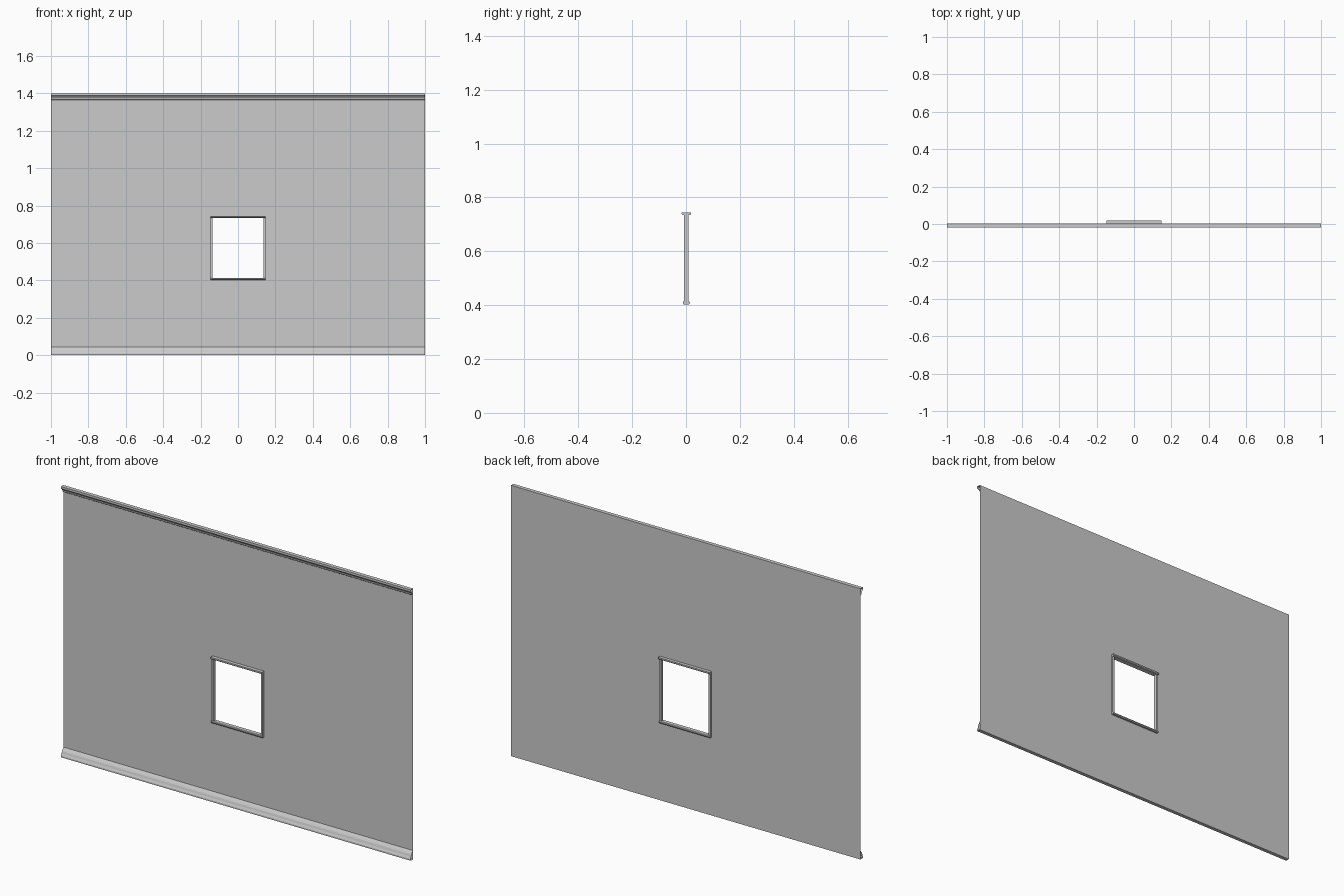
import bpy
import bmesh

cube = bpy.data.objects.get("Cube")
if cube:
    bpy.data.objects.remove(cube, do_unlink=True)

grey = bpy.data.materials.new("plain_grey")
grey.use_nodes = True
grey.diffuse_color = (0.6, 0.6, 0.6, 1)
grey.node_tree.nodes["Principled BSDF"].inputs["Base Color"].default_value = (0.6, 0.6, 0.6, 1)

HALF = 1.0      # half the wall length
TOP = 1.4       # wall height
WALL_Y = 0.002  # plane of the wall sheet
WIN_X = 0.147   # half the frame width
WIN_LOW, WIN_HIGH = 0.403, 0.745
BAR = 0.011     # frame bar thickness


def finish(name, bm):
    mesh = bpy.data.meshes.new(name)
    bm.to_mesh(mesh)
    bm.free()
    mesh.materials.append(grey)
    obj = bpy.data.objects.new(name, mesh)
    bpy.context.collection.objects.link(obj)
    return obj


def extrude_profile(name, points, half, closed=False):
    """Sweep a (y, z) profile along x; closed profiles get end caps."""
    bm = bmesh.new()
    a = [bm.verts.new((-half, y, z)) for y, z in points]
    b = [bm.verts.new((half, y, z)) for y, z in points]
    n = len(points)
    for i in range(n if closed else n - 1):
        j = (i + 1) % n
        bm.faces.new((a[i], b[i], b[j], a[j]))
    if closed:
        bm.faces.new(a)
        bm.faces.new(b)
        bmesh.ops.recalc_face_normals(bm, faces=bm.faces)
    return finish(name, bm)


# Wall sheet with a window opening: a 3 x 3 grid without its middle cell
bm = bmesh.new()
hole = WIN_X - BAR / 2
xs = (-HALF, -hole, hole, HALF)
zs = (0, WIN_LOW + BAR / 2, WIN_HIGH - BAR / 2, TOP)
grid = [[bm.verts.new((x, WALL_Y, z)) for x in xs] for z in zs]
for r in range(3):
    for c in range(3):
        if (r, c) != (1, 1):
            bm.faces.new((grid[r][c], grid[r][c + 1], grid[r + 1][c + 1], grid[r + 1][c]))
bmesh.ops.dissolve_limit(bm, angle_limit=0.01, verts=bm.verts, edges=bm.edges)
finish("wall", bm)

# Open moulding strips on the front of the wall
extrude_profile("skirting_board", [
    (WALL_Y, 0), (-0.018, 0), (-0.018, 0.008), (-0.013, 0.018),
    (-0.010, 0.028), (-0.005, 0.036), (WALL_Y, 0.045)], HALF)
extrude_profile("crown_moulding", [
    (WALL_Y, 1.364), (-0.004, 1.368), (-0.006, 1.376), (-0.012, 1.384),
    (-0.018, 1.389), (-0.018, TOP), (WALL_Y, TOP)], HALF)

# Window frame: deep head, chamfered sill and two slimmer jambs
low = WIN_HIGH - BAR
extrude_profile("window_head", [
    (-0.012, low), (0.014, low), (0.018, low + 0.004), (0.018, WIN_HIGH),
    (-0.016, WIN_HIGH), (-0.016, low + 0.004)], WIN_X, True)
high = WIN_LOW + BAR
extrude_profile("window_sill", [
    (-0.009, WIN_LOW), (0.011, WIN_LOW), (0.014, WIN_LOW + 0.004),
    (0.014, high - 0.003), (0.011, high), (-0.009, high),
    (-0.012, high - 0.003), (-0.012, WIN_LOW + 0.004)], WIN_X, True)
for side, sign in (("left", 1), ("right", -1)):
    jamb = extrude_profile("window_jamb_" + side, [
        (-0.008, high), (0.01, high), (0.01, low), (-0.008, low)], BAR / 2, True)
    jamb.location.x = sign * (WIN_X - BAR / 2)
